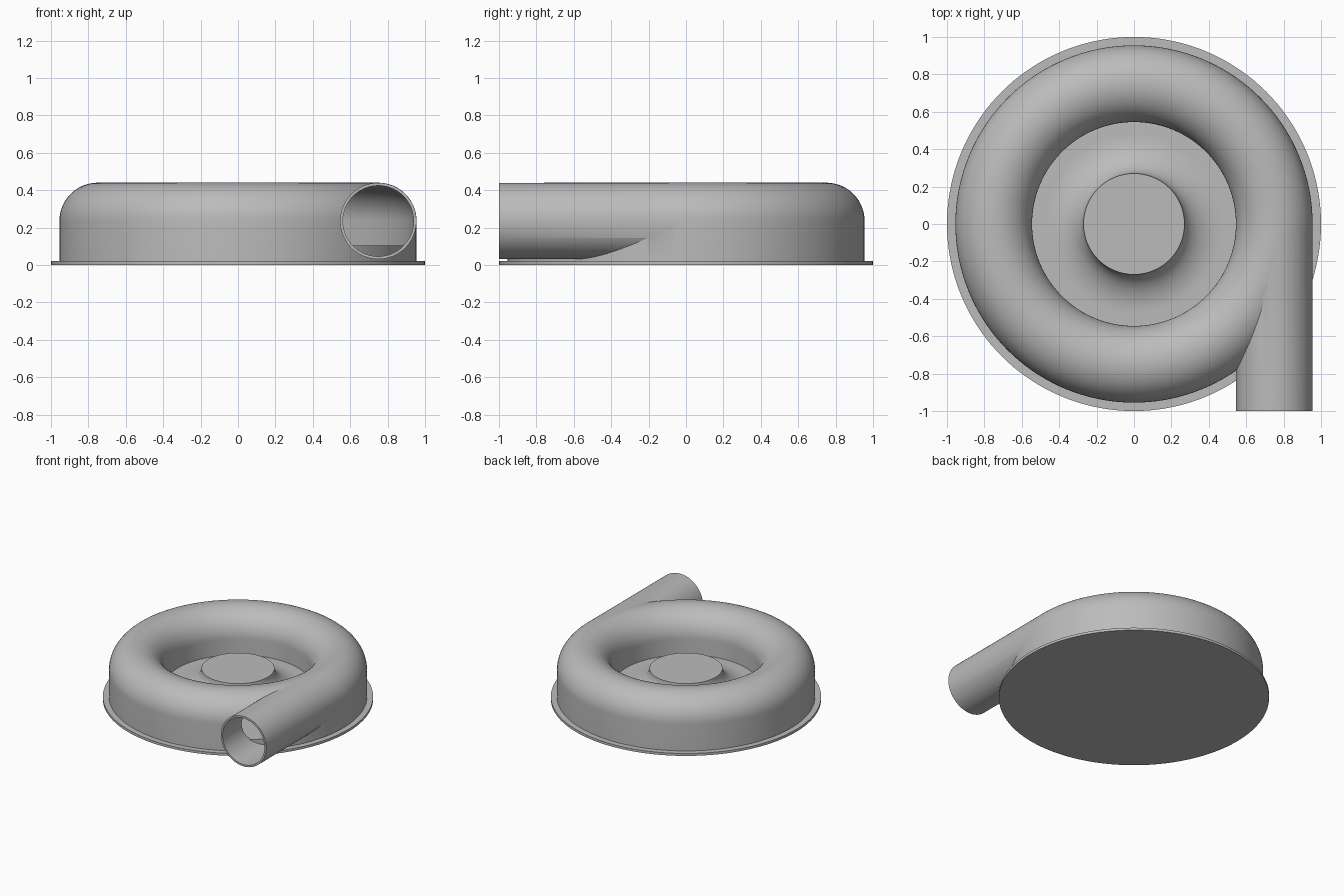
import bpy, bmesh, math
from mathutils import Matrix

cube = bpy.data.objects.get("Cube")
if cube:
    bpy.data.objects.remove(cube)

SEGMENTS = 144
TUBE_R, TUBE_Z, RING_R = 0.205, 0.235, 0.75   # tube radius, height, ring radius
WALL = 0.015
FLOOR_Z = 0.105

grey = bpy.data.materials.new("plain grey")
grey.use_nodes = True
grey.diffuse_color = (0.5, 0.5, 0.5, 1)
grey.node_tree.nodes["Principled BSDF"].inputs["Base Color"].default_value = (0.5, 0.5, 0.5, 1)


def add_object(name, bm):
    bmesh.ops.recalc_face_normals(bm, faces=bm.faces)
    mesh = bpy.data.meshes.new(name)
    bm.to_mesh(mesh)
    bm.free()
    mesh.materials.append(grey)
    obj = bpy.data.objects.new(name, mesh)
    bpy.context.collection.objects.link(obj)
    return obj


def lathe(name, profile, closed=False):
    """Revolve (radius, height) points around the z axis."""
    bm = bmesh.new()
    verts = [bm.verts.new((r, 0, z)) for r, z in profile]
    pairs = list(zip(verts, verts[1:]))
    if closed:
        pairs.append((verts[-1], verts[0]))
    edges = [bm.edges.new(p) for p in pairs]
    bmesh.ops.spin(bm, geom=verts + edges, cent=(0, 0, 0), axis=(0, 0, 1),
                   angle=math.tau, steps=SEGMENTS, use_merge=True)
    bmesh.ops.remove_doubles(bm, verts=bm.verts, dist=1e-5)
    return add_object(name, bm)


def arch(radius, bottom):
    """Cross-section of the ring: round top on straight sides."""
    steps = 32
    points = [(RING_R + radius * math.cos(math.pi * i / steps),
               TUBE_Z + radius * math.sin(math.pi * i / steps)) for i in range(steps + 1)]
    return [(RING_R + radius, bottom)] + points + [(RING_R - radius, bottom)]


def pipe(name, radius, y_start, y_end):
    bm = bmesh.new()
    place = Matrix.Translation((RING_R, (y_start + y_end) / 2, TUBE_Z)) @ Matrix.Rotation(math.pi / 2, 4, 'X')
    bmesh.ops.create_cone(bm, cap_ends=True, segments=96, radius1=radius, radius2=radius,
                          depth=y_end - y_start, matrix=place)
    return add_object(name, bm)


def boolean(target, tool, operation):
    mod = target.modifiers.new(operation.lower(), 'BOOLEAN')
    mod.operation, mod.solver, mod.object = operation, 'EXACT', tool
    bpy.context.view_layer.objects.active = target
    bpy.ops.object.modifier_apply(modifier=mod.name)
    bpy.data.objects.remove(tool)


def smooth(obj):
    bpy.ops.object.select_all(action='DESELECT')
    obj.select_set(True)
    bpy.context.view_layer.objects.active = obj
    bpy.ops.object.shade_smooth_by_angle(angle=math.radians(30))


# Ring housing with tangential outlet pipe, hollowed out
housing = lathe("ring_housing", arch(TUBE_R, 0.015), closed=True)
boolean(housing, pipe("outlet_pipe", TUBE_R - 0.001, -1, 0), 'UNION')
boolean(housing, lathe("cavity_cutter", arch(TUBE_R - WALL, 0.04), closed=True), 'DIFFERENCE')
boolean(housing, pipe("bore_cutter", TUBE_R - WALL - 0.001, -1.1, 0), 'DIFFERENCE')
smooth(housing)

# Thin base flange
smooth(lathe("base_plate", [(0, 0), (1, 0), (1, 0.02), (0, 0.02)]))

# Inner floor rising in a concave flare to the flat hub
hub_r, hub_z, flare_r = 0.27, 0.25, 0.48
flare = [(flare_r - (flare_r - hub_r) * math.cos(a), hub_z - (hub_z - FLOOR_Z) * math.sin(a))
         for a in (math.pi / 2 * i / 16 for i in range(17))]
smooth(lathe("hub_floor", [(0, hub_z)] + flare + [(0.945, FLOOR_Z), (0.945, 0.01), (0, 0.01)]))
